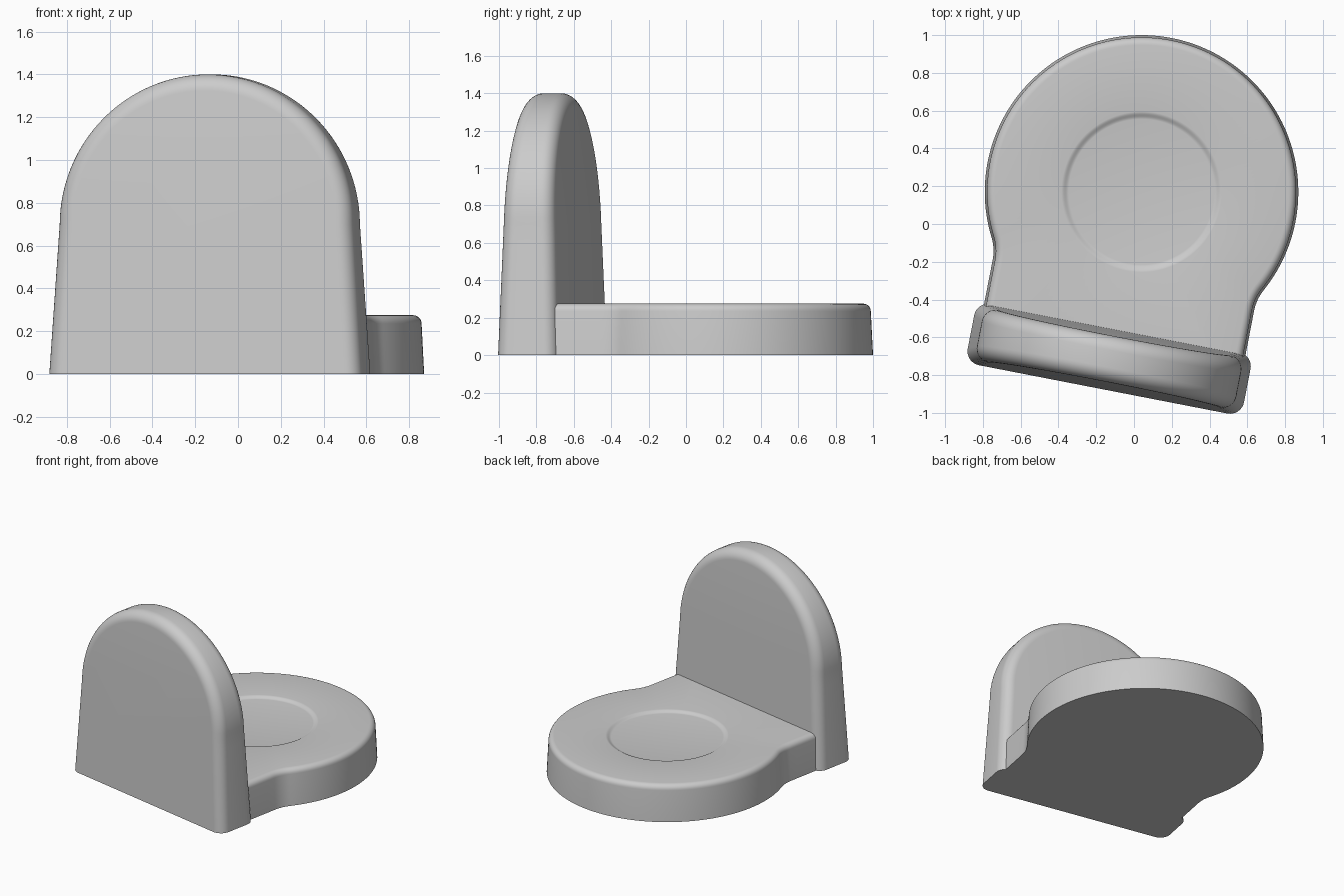
import bpy, bmesh
from math import sin, cos, pi, atan2, sqrt, radians

cube = bpy.data.objects.get("Cube")
if cube:
    bpy.data.objects.remove(cube, do_unlink=True)

grey = bpy.data.materials.new("plain_grey")
grey.use_nodes = True
grey.diffuse_color = (0.6, 0.6, 0.6, 1)
grey.node_tree.nodes["Principled BSDF"].inputs["Base Color"].default_value = (0.6, 0.6, 0.6, 1)


def loft(name, rings):
    """Skin a list of equal closed rings and cap both ends."""
    bm = bmesh.new()
    loops = [[bm.verts.new(p) for p in ring] for ring in rings]
    n = len(loops[0])
    for a, b in zip(loops, loops[1:]):
        for i in range(n):
            j = (i + 1) % n
            bm.faces.new((a[i], a[j], b[j], b[i]))
    bm.faces.new(loops[0])
    bm.faces.new(loops[-1])
    bmesh.ops.recalc_face_normals(bm, faces=bm.faces)
    mesh = bpy.data.meshes.new(name)
    bm.to_mesh(mesh)
    bm.free()
    mesh.materials.append(grey)
    obj = bpy.data.objects.new(name, mesh)
    bpy.context.collection.objects.link(obj)
    # Both parts share the turned frame centred on the disc
    obj.location = (0.04, 0.17, 0)
    obj.rotation_euler.z = radians(-11)
    bpy.ops.object.select_all(action='DESELECT')
    obj.select_set(True)
    bpy.context.view_layer.objects.active = obj
    bpy.ops.object.shade_smooth_by_angle(angle=radians(40))
    return obj


def arc(cx, cy, r, a0, a1, n):
    return [(cx + r * cos(a0 + (a1 - a0) * i / n), cy + r * sin(a0 + (a1 - a0) * i / n))
            for i in range(n + 1)]


# Base: disc blended by concave fillets into a straight neck
DISC, NECK, FILLET, BACK = 0.83, 0.705, 0.25, -0.9


def base_outline(inset):
    r, w, f = DISC - inset, NECK - inset, FILLET + inset
    cx = w + f
    cy = -sqrt((r + f) ** 2 - cx ** 2)
    a = atan2(cy, cx)
    half = arc(0, 0, r, pi / 2, a, 56)
    half += arc(cx, cy, f, a + pi, pi, 8)[1:]
    half += [(w, cy + (BACK - cy) * i / 6) for i in range(1, 7)]
    half += [(w * (1 - i / 12), BACK) for i in range(1, 13)]
    return half + [(-x, y) for x, y in half[-2:0:-1]]


def at_height(points, z):
    return [(x, y, z) for x, y in points]


HEIGHT, EDGE = 0.275, 0.04
rings = [at_height(base_outline(0), 0)]
for i in range(7):
    t = i / 6 * pi / 2
    rings.append(at_height(base_outline(0.012 + EDGE * (1 - cos(t))),
                           HEIGHT - EDGE + EDGE * sin(t)))

# Shallow round recess in the top
flat = base_outline(0.012 + EDGE)
for i in range(7):
    t = i / 6
    radius = 0.425 - 0.04 * t
    depth = 0.015 * (1 - cos(pi * t)) / 2
    rings.append([(x * radius / sqrt(x * x + y * y), y * radius / sqrt(x * x + y * y),
                   HEIGHT - depth) for x, y in flat])
loft("base", rings)

# Upright: arched slab, tapering upwards, with rounded edges
FOOT, ARCH, SPRING, ROUND = 0.745, 0.70, 0.70, 0.075


def slab_ring(side, sink, inset):
    """Arch outline; sink is the distance inward from the broad face."""
    pts = [(FOOT - inset + (ARCH - FOOT) * i / 8, SPRING * i / 8) for i in range(8)]
    pts += arc(0, SPRING, ARCH - inset, 0, pi / 2, 32)
    pts += [(-x, z) for x, z in pts[-2::-1]]
    return [(x, -0.9 + side * (0.165 - 0.032 * z - sink), z) for x, z in pts]


def rounded_edge(side):
    angles = [i / 8 * pi / 2 for i in range(9)]
    return [slab_ring(side, ROUND * (1 - cos(t)), ROUND * (1 - sin(t))) for t in angles]


loft("upright_panel", rounded_edge(-1) + rounded_edge(1)[::-1])
